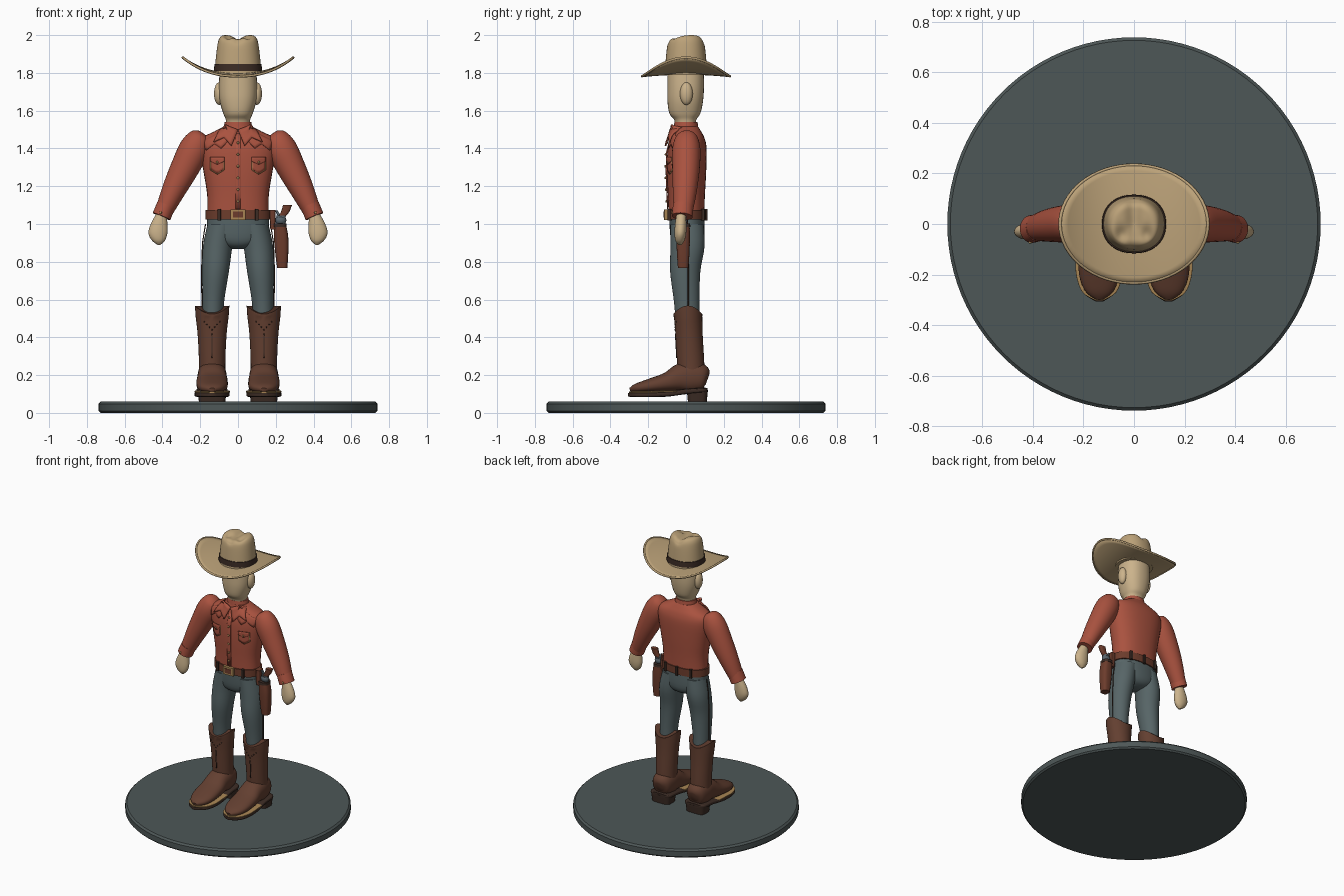
import bpy, bmesh, math
from mathutils import Vector
from mathutils.bvhtree import BVHTree

if "Cube" in bpy.data.objects:
    bpy.data.objects.remove(bpy.data.objects["Cube"])


def material(name, *rgb):
    m = bpy.data.materials.new(name)
    m.use_nodes = True
    m.diffuse_color = (*rgb, 1)
    m.node_tree.nodes["Principled BSDF"].inputs["Base Color"].default_value = (*rgb, 1)
    return m


SHIRT = material("rust shirt", .40, .085, .05)
DENIM = material("slate denim", .095, .13, .135)
BOOT = material("boot brown", .125, .05, .03)
DARK = material("dark leather", .045, .025, .018)
SKIN = material("tan skin", .60, .45, .26)
FELT = material("hat felt", .50, .36, .19)
LEATHER = material("belt leather", .15, .045, .025)
BRASS = material("brass thread", .40, .24, .09)
STEEL = material("gun steel", .10, .13, .15)
STONE = material("base grey", .075, .095, .095)
X, Z = Vector((1, 0, 0)), Vector((0, 0, 1))
made = []


def finish(name, bm, mat):
    me = bpy.data.meshes.new(name)
    bm.to_mesh(me)
    bm.free()
    me.materials.append(mat)
    ob = bpy.data.objects.new(name, me)
    bpy.context.collection.objects.link(ob)
    made.append(ob)
    return ob


def loft(name, mat, rings, along=None, power=2.0, steps=4, sides=32, shape=None):
    """Skin smooth rings (x, y, z, half width, half depth), across a fixed or followed axis."""
    pad = [rings[0]] + list(rings) + [rings[-1]]
    path = []
    for a, b, c, d in zip(pad, pad[1:], pad[2:], pad[3:]):
        for k in range(steps):
            t = k / steps
            path.append([q + t / 2 * (r - p + t * (2*p - 5*q + 4*r - s + t * (3*q - 3*r + s - p)))
                         for p, q, r, s in zip(a, b, c, d)])
    path.append(list(rings[-1]))
    bm = bmesh.new()
    loops = []
    for i, p in enumerate(path):
        lo, hi = path[max(i - 1, 0)], path[min(i + 1, len(path) - 1)]
        t = Vector(along) if along else (Vector(hi[:3]) - Vector(lo[:3])).normalized()
        u = (X - t * X.dot(t)).normalized()
        v = t.cross(u)
        ring = []
        for k in range(sides):
            ang = math.tau * k / sides
            c, s = math.cos(ang), math.sin(ang)
            cu = math.copysign(abs(c) ** (2 / power), c) * max(p[3], .001)
            sv = math.copysign(abs(s) ** (2 / power), s) * max(p[4], .001)
            co = Vector(p[:3]) + u * cu + v * sv
            ring.append(bm.verts.new(shape(co) if shape else co))
        loops.append(ring)
    for a, b in zip(loops, loops[1:]):
        for k in range(sides):
            n = (k + 1) % sides
            bm.faces.new((a[k], a[n], b[n], b[k]))
    bm.faces.new(loops[0])
    bm.faces.new(loops[-1])
    bmesh.ops.recalc_face_normals(bm, faces=bm.faces)
    return finish(name, bm, mat)


def surface(ob):
    return BVHTree.FromPolygons([v.co for v in ob.data.vertices],
                                [p.vertices for p in ob.data.polygons])


def front_of(tree, x, z):
    hit = tree.ray_cast(Vector((x, -2, z)), Vector((0, 1, 0)))[0]
    return hit or tree.find_nearest(Vector((x, -.1, z)))[0]


def patch(name, mat, tree, outline, lift=.005, thick=.006):
    """Plate that hugs the front of a surface."""
    bm = bmesh.new()
    bm.faces.new([bm.verts.new((x, 0, z)) for x, z in outline])
    bmesh.ops.triangulate(bm, faces=bm.faces)
    bmesh.ops.subdivide_edges(bm, edges=bm.edges, cuts=3, use_grid_fill=True)
    for v in bm.verts:
        v.co.y = front_of(tree, v.co.x, v.co.z).y - lift
    bm.normal_update()
    bmesh.ops.reverse_faces(bm, faces=[f for f in bm.faces if f.normal.y > 0])
    mod = finish(name, bm, mat).modifiers.new("thickness", "SOLIDIFY")
    mod.thickness, mod.offset = thick, -1


def ball(name, mat, loc, size, seg=12):
    bm = bmesh.new()
    bmesh.ops.create_uvsphere(bm, u_segments=seg * 2, v_segments=seg, radius=1)
    for v in bm.verts:
        v.co = Vector(loc) + Vector(a * b for a, b in zip(v.co, size))
    return finish(name, bm, mat)


def tube(name, mat, points, r, cyclic=False):
    cu = bpy.data.curves.new(name, "CURVE")
    cu.dimensions, cu.bevel_depth, cu.bevel_resolution = "3D", r, 1
    sp = cu.splines.new("POLY")
    sp.points.add(len(points) - 1)
    for q, p in zip(sp.points, points):
        q.co = (*p, 1)
    sp.use_cyclic_u = cyclic
    cu.materials.append(mat)
    ob = bpy.data.objects.new(name, cu)
    bpy.context.collection.objects.link(ob)


# Round base
loft("display_base", STONE, [(0, 0, 0, .728, .728), (0, 0, .01, .738, .738), (0, 0, .048, .738, .738),
                             (0, 0, .06, .726, .726)], Z, steps=1, sides=96)

# Torso, collar stand, hips and belt
torso = loft("shirt_body", SHIRT, [
    (0, .002, 1.03, .163, .094), (0, .002, 1.15, .163, .098), (0, .003, 1.28, .183, .104),
    (0, .006, 1.40, .203, .103), (0, .008, 1.455, .19, .09), (0, .005, 1.49, .125, .075),
    (0, 0, 1.515, .078, .064)], Z, 2.3)
loft("collar_stand", SHIRT, [(0, 0, 1.48, .082, .07), (0, 0, 1.54, .07, .061)], Z, steps=1)
loft("hips", DENIM, [(0, .008, .868, .03, .03), (0, .008, .885, .09, .07), (0, .008, .93, .155, .09),
                     (0, .004, 1.035, .163, .093)], Z, 2.2)
loft("belt", LEATHER, [(0, .002, 1.023, .172, .103), (0, .002, 1.075, .172, .103)], Z, 2.2, 1, 48)
loft("buckle", BRASS, [(0, -.106, 1.022, .04, .01), (0, -.106, 1.078, .04, .01)], Z, 8, 1)
loft("buckle_inset", LEATHER, [(0, -.113, 1.034, .027, .006), (0, -.113, 1.066, .027, .006)], Z, 8, 1)
for i, (x, y) in enumerate([(-.10, -.088), (.10, -.088), (-.1, .09), (.1, .09), (0, .105)]):
    loft(f"belt_loop_{i}", DARK, [(x, y, 1.018, .009, .01), (x, y, 1.08, .009, .01)], Z, 6, 1)

# Shirt front
chest = surface(torso)
patch("placket", SHIRT, chest, [(-.014, 1.08), (.014, 1.08), (.014, 1.48), (-.014, 1.48)], .007)
for i in range(6):
    z = 1.12 + i * .062
    ball(f"shirt_button_{i}", BRASS, (0, front_of(chest, 0, z).y - .009, z), (.007, .005, .007), 6)

for s, side in ((-1, "right"), (1, "left")):
    def mirror(pts):
        return [(s * x, z) for x, z in pts]

    # Yoke, collar point and pocket
    patch(side + "_yoke", SHIRT, chest, mirror([(.02, 1.475), (.09, 1.40), (.125, 1.425), (.17, 1.39),
                                                (.19, 1.44), (.10, 1.485)]))
    patch(side + "_collar_point", SHIRT, chest, mirror([(.0, 1.50), (.035, 1.415), (.075, 1.46), (.13, 1.435),
                                                        (.10, 1.50), (.065, 1.525)]), .02, .009)
    patch(side + "_pocket_trim", BRASS, chest, mirror([(.073, 1.352), (.147, 1.352), (.147, 1.285), (.11, 1.262),
                                                       (.073, 1.285)]), .003)
    patch(side + "_pocket", SHIRT, chest, mirror([(.077, 1.348), (.143, 1.348), (.143, 1.288), (.11, 1.267),
                                                  (.077, 1.288)]), .006)
    patch(side + "_pocket_flap", SHIRT, chest, mirror([(.073, 1.354), (.147, 1.354), (.147, 1.332), (.11, 1.315),
                                                       (.073, 1.332)]), .011)
    ball(side + "_pocket_button", BRASS, (s * .11, front_of(chest, s * .11, 1.327).y - .012, 1.327),
         (.006, .004, .006), 6)

    # Arm, cuff and hand
    loft(side + "_sleeve", SHIRT, [
        (s * .188, .004, 1.482, .02, .02), (s * .2, .004, 1.462, .058, .055), (s * .23, .002, 1.40, .08, .074),
        (s * .28, 0, 1.30, .076, .073), (s * .34, -.006, 1.18, .063, .064), (s * .395, -.016, 1.06, .046, .05)])
    loft(side + "_cuff", SHIRT, [(s * .38, -.015, 1.10, .05, .054), (s * .405, -.02, 1.04, .05, .055)], steps=1)
    ball(side + "_cuff_button", BRASS, (s * .41, -.073, 1.06), (.007, .005, .007), 6)
    loft(side + "_hand", SKIN, [
        (s * .403, -.025, 1.06, .026, .024), (s * .418, -.028, 1.0, .044, .03), (s * .424, -.03, .95, .05, .031),
        (s * .421, -.032, .912, .034, .024), (s * .418, -.032, .89, .008, .008)], Z)

    # Trouser leg with side seam
    loft(side + "_trouser_leg", DENIM, [
        (s * .085, .005, 1.0, .076, .088), (s * .108, .008, .88, .078, .09), (s * .119, -.004, .75, .071, .08),
        (s * .13, .003, .6, .058, .068), (s * .133, .008, .5, .054, .064)], Z)
    tube(side + "_side_seam", DARK, [(s * .172, .01, 1.0), (s * .188, .012, .9), (s * .193, .012, .75),
                                     (s * .191, .012, .56)], .003)

    # Boot with scalloped shaft, foot, sole and heel
    def scallop(co):
        if co.z > .52:
            co.z += .022 * (((co.x - s * .137) / .09) ** 2 * 2 - 1)
        return co
    shaft = loft(side + "_boot_shaft", BOOT, [
        (s * .137, .03, .17, .07, .07), (s * .137, .024, .28, .07, .072), (s * .137, .016, .42, .077, .072),
        (s * .137, .01, .53, .09, .076), (s * .137, .01, .545, .091, .077)], Z, shape=scallop)
    loft(side + "_boot_foot", BOOT, [
        (s * .137, .115, .18, .025, .03), (s * .137, .095, .185, .062, .068), (s * .137, .03, .19, .076, .085),
        (s * .137, -.03, .185, .077, .075), (s * .137, -.1, .162, .083, .052), (s * .137, -.2, .142, .08, .036),
        (s * .137, -.265, .13, .056, .024), (s * .137, -.297, .122, .016, .01)], power=2.3)
    loft(side + "_boot_sole", DARK, [
        (s * .137, .115, .12, .05, .012), (s * .137, .09, .12, .08, .013), (s * .137, 0, .113, .083, .014),
        (s * .137, -.1, .1, .092, .014), (s * .137, -.2, .096, .09, .013), (s * .137, -.27, .096, .066, .012),
        (s * .137, -.306, .096, .015, .01)], (0, -1, 0), 5)
    loft(side + "_welt", BRASS, [(s * .137, -.05, .115, .091, .005), (s * .137, -.12, .113, .094, .005),
                                 (s * .137, -.2, .11, .092, .005), (s * .137, -.27, .11, .067, .005),
                                 (s * .137, -.303, .11, .015, .004)], (0, -1, 0), 5)
    loft(side + "_boot_heel", DARK, [(s * .137, .06, .06, .07, .05), (s * .137, .06, .12, .077, .056)], Z, 4, 1)
    tree = surface(shaft)
    patch(side + "_boot_stitch", DARK, tree, [(s * .137 - .003, .29), (s * .137 + .003, .29),
                                              (s * .137 + .003, .42), (s * .137 - .003, .42)], .003)
    for k in range(-3, 4):
        x, z = s * .137 + k * .014, .44 + abs(k) * .014
        ball(f"{side}_boot_stud_{k + 3}", DARK, front_of(tree, x, z), (.004, .004, .004), 5)

    # Ear
    ball(side + "_ear", SKIN, (s * .1, .002, 1.69), (.027, .034, .06))

# Head
loft("head", SKIN, [
    (0, -.002, 1.50, .062, .054), (0, -.004, 1.55, .064, .058), (0, -.006, 1.585, .078, .082),
    (0, -.004, 1.65, .097, .094), (0, -.002, 1.72, .102, .097), (0, -.002, 1.82, .096, .096)], Z, 2.3)


# Hat crown with pinched top
def pinch(co):
    if co.z > 1.94:
        w = min(1, (co.z - 1.94) / .04)
        crease = .022 * math.exp(-(co.x / .03) ** 2)
        dents = .022 * math.exp(-((abs(co.x) - .05) / .025) ** 2 - ((co.y + .045) / .035) ** 2)
        co.z -= w * (crease + dents)
    return co


loft("hat_crown", FELT, [
    (0, 0, 1.79, .124, .113), (0, 0, 1.85, .12, .109), (0, 0, 1.94, .11, .1), (0, 0, 1.98, .1, .09),
    (0, 0, 1.998, .082, .072), (0, 0, 2.0, .05, .045), (0, 0, 1.998, .004, .004)], Z, 2.2, 5, 48, pinch)
loft("hat_band", DARK, [(0, 0, 1.81, .127, .116), (0, 0, 1.848, .125, .114)], Z, 2.2, 1, 48)


# Hat brim curled up at the sides
def brim_point(r, k, n=64):
    x, y = .292 * r * math.cos(math.tau * k / n), .233 * r * math.sin(math.tau * k / n)
    return Vector((x, y, 1.795 + .086 * (abs(x) / .292) ** 2.4 - .013 * (y / .233) ** 2))


bm = bmesh.new()
rows = [[bm.verts.new(brim_point(r / 10, k)) for k in range(64)] for r in range(2, 11)]
for a, b in zip(rows, rows[1:]):
    for k in range(64):
        n = (k + 1) % 64
        bm.faces.new((a[k], b[k], b[n], a[n]))
mod = finish("hat_brim", bm, FELT).modifiers.new("thickness", "SOLIDIFY")
mod.thickness, mod.offset = .01, 0
tube("hat_rim", FELT, [brim_point(1, k) for k in range(64)], .007, True)

# Holster and sidearm on the left hip
loft("holster", LEATHER, [(.222, -.015, 1.0, .032, .034), (.228, -.015, .93, .038, .036),
                          (.232, -.015, .84, .034, .033), (.234, -.015, .768, .027, .028)], Z, 2.8)
loft("holster_rim", DARK, [(.222, -.015, .985, .036, .038), (.222, -.015, 1.003, .035, .037)], Z, 2.8, 1)
loft("holster_strap", LEATHER, [(.185, -.015, .97, .014, .025), (.182, -.015, 1.075, .016, .025)], Z, 6, 1)
loft("gun_frame", STEEL, [(.228, -.015, .98, .022, .016), (.228, -.015, 1.045, .024, .018)], Z, 3, 1)
ball("gun_cylinder", STEEL, (.226, -.015, 1.02), (.03, .024, .025))
loft("gun_hammer", STEEL, [(.22, -.015, 1.04, .008, .008), (.203, -.015, 1.072, .007, .007)], Z, 4, 1)
loft("gun_grip", LEATHER, [(.232, -.015, 1.04, .02, .014), (.25, -.015, 1.065, .022, .015),
                           (.262, -.015, 1.1, .024, .017)], Z, 3)

# Smooth shading with sharp edges kept
bpy.ops.object.select_all(action="DESELECT")
for ob in made:
    ob.select_set(True)
bpy.context.view_layer.objects.active = made[0]
bpy.ops.object.shade_smooth_by_angle(angle=math.radians(40))
